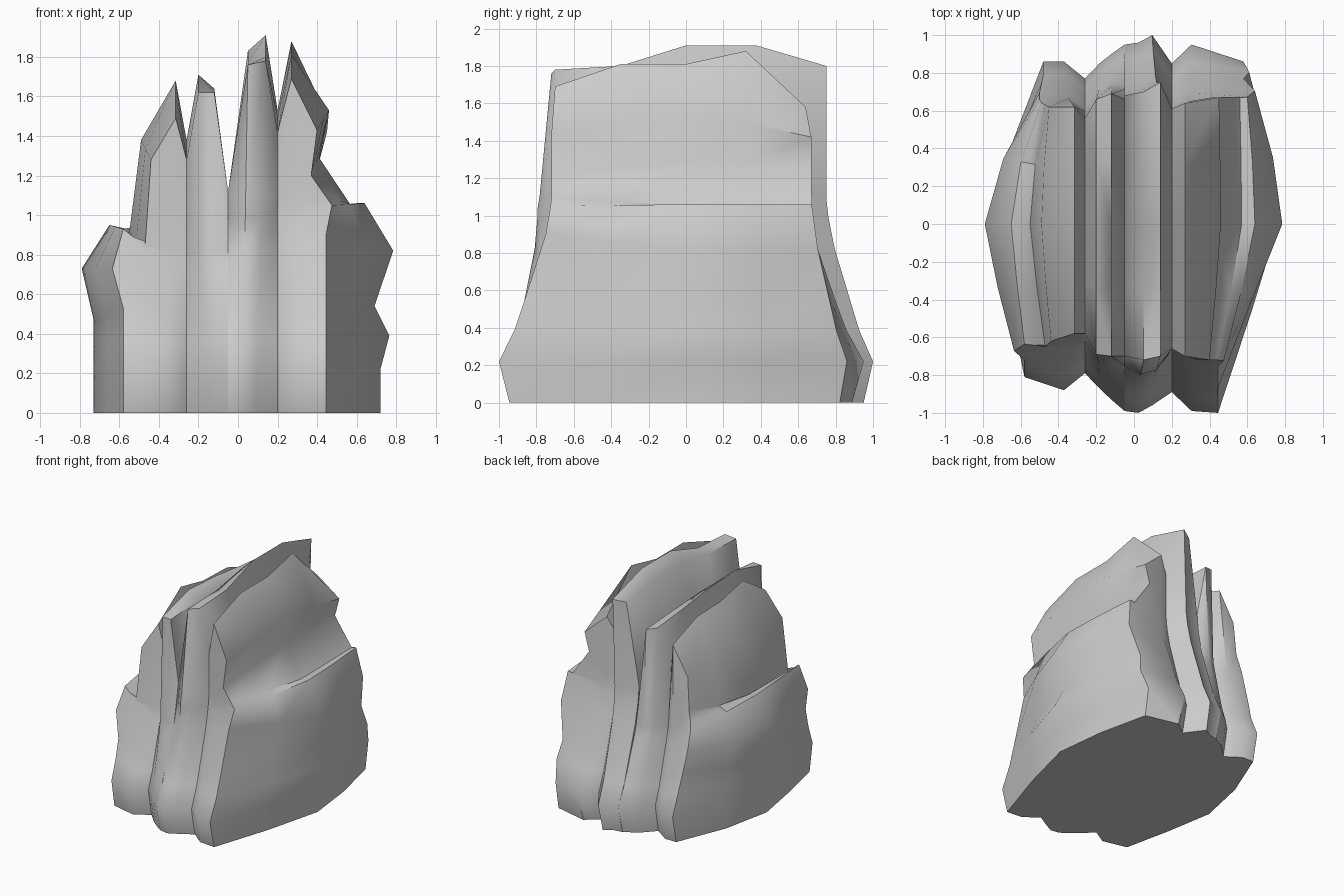
import bpy, bmesh

# Five stations through the depth (blend from end profiles to the middle profile)
DEPTH = [-1, -.5, 0, .5, 1]
BLEND = [0, .56, 1, .66, 0]
# How far the cliffs lean back from the flared foot at each height
LEAN = [(0, .2), (.22, 0), (.39, .3), (.54, .48), (.75, .75), (.93, .92), (1.08, 1), (3, 1)]


def lerp(a, b, f):
    return a + (b - a) * f


def lean(z):
    for (z0, a), (z1, b) in zip(LEAN, LEAN[1:]):
        if z <= z1:
            return lerp(a, b, (z - z0) / (z1 - z0))


def make_slab(name, rows, columns, edge, edge_y, bulge):
    """Lattice solid: columns across, rows up, stations through the depth."""
    bm = bmesh.new()
    nu, nk, nt = len(columns) + 1, len(rows) + 1, len(DEPTH)
    front, mid, back = edge
    cache = {}

    def vert(u, k, t):
        if (u, k, t) in cache:
            return cache[u, k, t]
        if u == nu - 1:                       # stepped outer side
            end = front if t <= 2 else back
            x = lerp(end[k][0], mid[k][0], BLEND[t])
            z = lerp(end[k][1], mid[k][1], BLEND[t])
            z_end, ys = end[k][1], edge_y
        else:                                 # ridge or groove column
            x0, x1, heights, ys = columns[u]
            z = z_end = heights[t] if k == nk - 1 else rows[k]
            x = lerp(x0, x1, z / heights[t])
        i = 0 if t <= 2 else 2
        y = lerp(ys[i], ys[i + 1], lean(z_end))
        if i == 0 and 0 < u < 3:              # belly on the front cliff
            y -= bulge * max(0, 1 - abs(z - 1.05) / .5)
        cache[u, k, t] = bm.verts.new((x, y * abs(DEPTH[t]), z))
        return cache[u, k, t]

    def quad(*ids):
        bm.faces.new([vert(*i) for i in ids])

    for u in range(nu - 1):
        for k in range(nk - 1):               # front and back cliffs
            for t in (0, nt - 1):
                quad((u, k, t), (u + 1, k, t), (u + 1, k + 1, t), (u, k + 1, t))
        for t in range(nt - 1):               # foot and crest
            for k in (0, nk - 1):
                quad((u, k, t), (u + 1, k, t), (u + 1, k, t + 1), (u, k, t + 1))
    for k in range(nk - 1):                   # inner and outer sides
        for t in range(nt - 1):
            for u in (0, nu - 1):
                quad((u, k, t), (u, k + 1, t), (u, k + 1, t + 1), (u, k, t + 1))
    bmesh.ops.recalc_face_normals(bm, faces=bm.faces)
    mesh = bpy.data.meshes.new(name)
    bm.to_mesh(mesh)
    bm.free()
    obj = bpy.data.objects.new(name, mesh)
    bpy.context.collection.objects.link(obj)
    bpy.ops.object.select_all(action='DESELECT')
    bpy.context.view_layer.objects.active = obj
    obj.select_set(True)
    bpy.ops.object.shade_smooth_by_angle(angle=0.9)


# Right rock slab: x foot, x top, crest heights front to back, y front foot/top, back foot/top
make_slab("right_rock_slab", [0, .22, .39, .54, .82, .98, 1.03, 1.1], [
    (-.05, -.05, [1.12] * 5, (-.99, -.70, .95, .68)),
    (.02, .05, (1.76, 1.77, 1.83, 1.83, 1.78), (-1.0, -.72, .96, .70)),
    (.09, .14, (1.78, 1.80, 1.91, 1.91, 1.80), (-.96, -.70, 1.0, .75)),
    (.20, .20, (1.42, 1.50, 1.53, 1.53, 1.45), (-.89, -.66, .85, .61)),
    (.31, .27, (1.69, 1.81, 1.81, 1.88, 1.58), (-.99, -.70, .95, .64))],
    ([(.445, 0), (.445, .22), (.445, .39), (.445, .54), (.445, .90),
      (.475, 1.05), (.44, 1.1), (.37, 1.2), (.40, 1.43)],
     [(.72, 0), (.72, .22), (.765, .39), (.69, .54), (.785, .82),
      (.64, 1.06), (.57, 1.05), (.41, 1.29), (.46, 1.53)],
     [(.58, 0), (.58, .22), (.61, .39), (.58, .54), (.64, .82),
      (.60, 1.06), (.56, 1.05), (.41, 1.27), (.45, 1.42)]),
    (-1.0, -.72, .86, .67), .07)

# Left rock slab
make_slab("left_rock_slab", [0, .22, .36, .48, .62, .72, .77, .82], [
    (-.05, -.05, [1.12] * 5, (-.99, -.70, .95, .66)),
    (-.12, -.12, (1.62, 1.64, 1.64, 1.62, 1.60), (-.93, -.70, .90, .69)),
    (-.18, -.20, (1.62, 1.71, 1.69, 1.65, 1.62), (-.87, -.69, .85, .66)),
    (-.26, -.26, (1.28, 1.38, 1.38, 1.36, 1.30), (-.79, -.58, .77, .56)),
    (-.38, -.315, (1.49, 1.68, 1.62, 1.61, 1.50), (-.88, -.58, .86, .62))],
    ([(-.58, 0), (-.58, .22), (-.58, .39), (-.58, .53), (-.635, .73),
      (-.58, .93), (-.53, .89), (-.47, .84), (-.44, 1.28)],
     [(-.73, 0), (-.73, .20), (-.73, .35), (-.73, .47), (-.79, .73),
      (-.65, .95), (-.58, .93), (-.55, .91), (-.49, 1.38)],
     [(-.48, 0), (-.48, .22), (-.48, .39), (-.49, .53), (-.50, .70),
      (-.50, .85), (-.49, .92), (-.47, 1.0), (-.45, 1.27)]),
    (-.81, -.62, .86, .62), .02)
